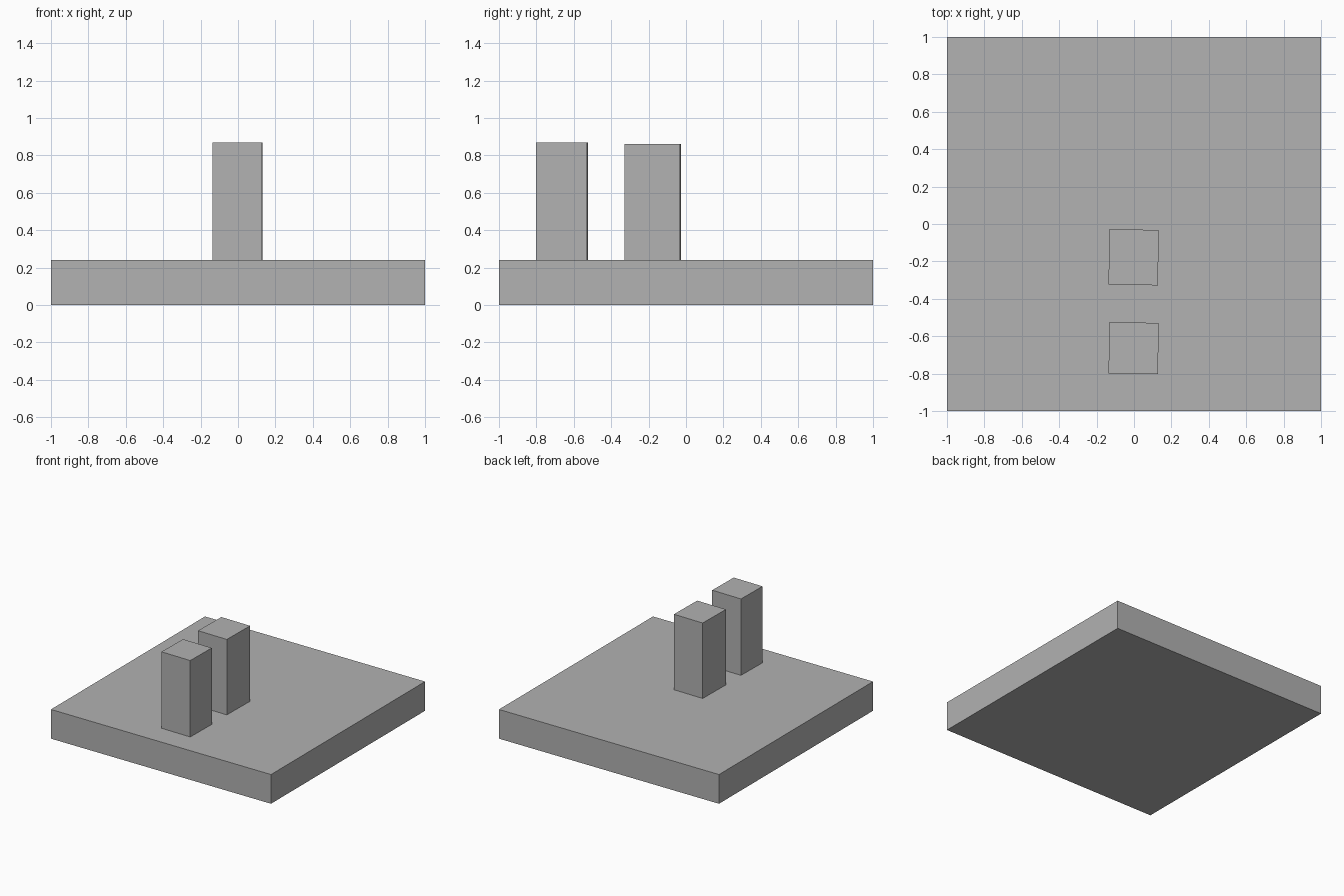
import bpy
from mathutils import Matrix

cube = bpy.data.objects.get("Cube")
if cube:
    bpy.data.objects.remove(cube, do_unlink=True)

# One plain grey for everything
grey = bpy.data.materials.new("plain_grey")
grey.use_nodes = True
colour = (0.445, 0.445, 0.445, 1.0)
grey.diffuse_color = colour
grey.node_tree.nodes["Principled BSDF"].inputs["Base Color"].default_value = colour


def box(name, size, centre, turn=0.0):
    """Flat-shaded box with its size baked into the mesh."""
    bpy.ops.mesh.primitive_cube_add(size=1, location=centre)
    obj = bpy.context.object
    obj.name = name
    obj.data.transform(Matrix.Diagonal((*size, 1)))
    obj.rotation_euler.z = turn
    obj.data.materials.append(grey)
    return obj


# Square slab
SLAB_TOP = 0.24
box("base_slab", (2, 2, SLAB_TOP), (0, 0, SLAB_TOP / 2))

# Two upright posts, turned very slightly, standing on the slab
for name, y, depth, top in (("front_post", -0.664, 0.274, 0.868),
                            ("back_post", -0.178, 0.296, 0.86)):
    height = top - SLAB_TOP
    box(name, (0.264, depth, height), (-0.002, y, SLAB_TOP + height / 2), -0.015)
